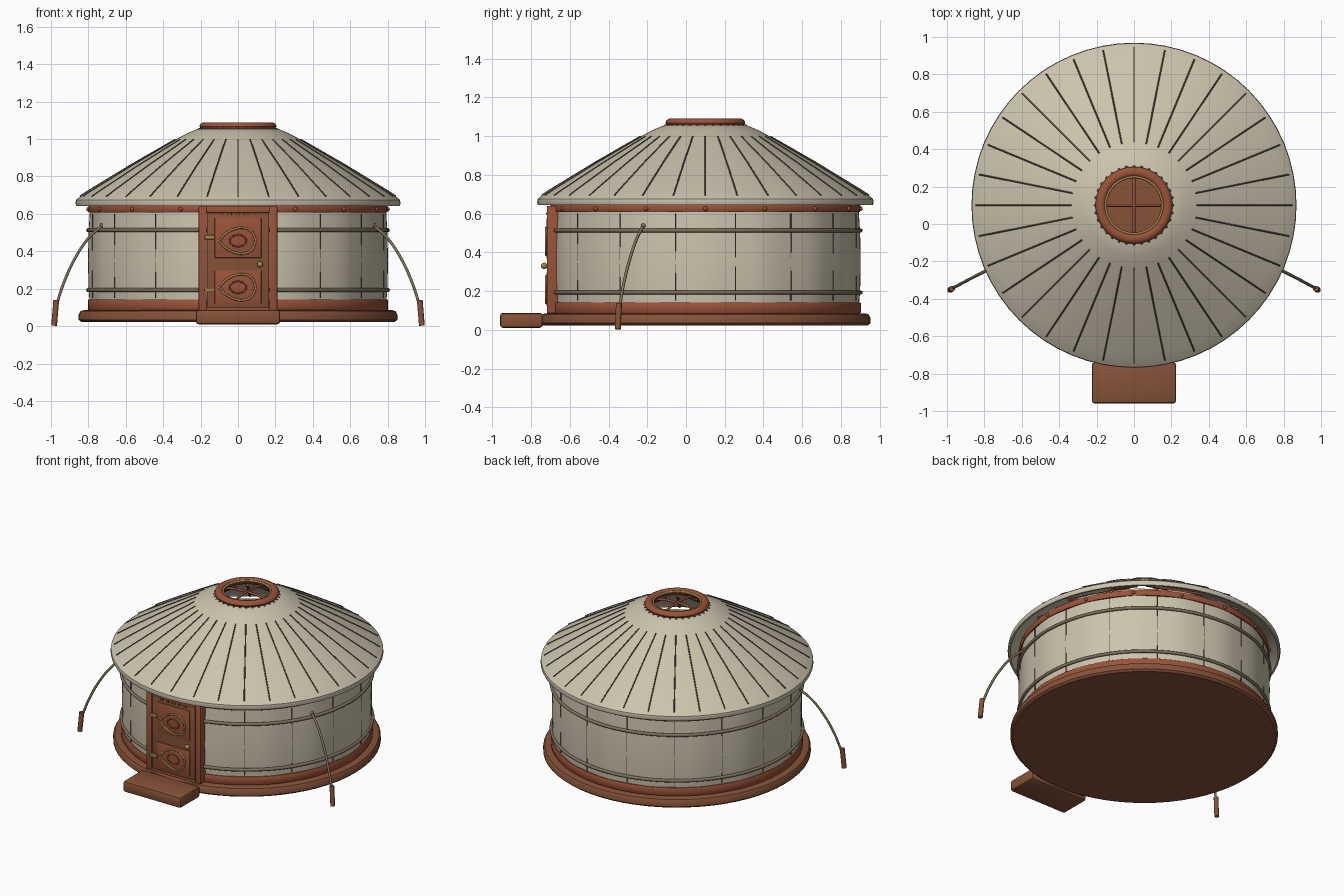
import bpy, bmesh, math
from math import sin, cos, pi
from mathutils import Vector

if "Cube" in bpy.data.objects:
    bpy.data.objects.remove(bpy.data.objects["Cube"])

CY = 0.1  # centre of the round tent in y


def mat(name, c):
    m = bpy.data.materials.new(name)
    m.diffuse_color = (*c, 1)
    m.use_nodes = True
    m.node_tree.nodes["Principled BSDF"].inputs["Base Color"].default_value = m.diffuse_color
    return m


CANVAS = mat("canvas", (0.60, 0.55, 0.42))
RED = mat("red_wood", (0.32, 0.085, 0.04))
BROWN = mat("brown_wood", (0.24, 0.085, 0.04))
BRASS = mat("brass", (0.36, 0.24, 0.08))
ROPE = mat("rope", (0.20, 0.16, 0.10))
SEAM = mat("seam", (0.10, 0.085, 0.06))


def finish(name, bm, m, angle=40):
    bmesh.ops.recalc_face_normals(bm, faces=bm.faces)
    me = bpy.data.meshes.new(name)
    bm.to_mesh(me)
    bm.free()
    ob = bpy.data.objects.new(name, me)
    bpy.context.collection.objects.link(ob)
    me.materials.append(m)
    bpy.ops.object.select_all(action='DESELECT')
    ob.select_set(True)
    bpy.context.view_layer.objects.active = ob
    bpy.ops.object.shade_smooth_by_angle(angle=math.radians(angle))
    return ob


def lathe(name, prof, m, n=64, fold=0.0, closed=True):
    """Spin an (r, z) profile about the tent axis; fold adds soft cloth ripples."""
    bm = bmesh.new()
    rings = []
    for r, z in prof:
        ring = []
        for i in range(n):
            a = 2 * pi * i / n
            q = r + fold * cos(16 * a)
            ring.append(bm.verts.new((q * cos(a), CY + q * sin(a), z)))
        rings.append(ring)
    k = len(prof)
    for j in range(k if closed else k - 1):
        p, q = rings[j], rings[(j + 1) % k]
        for i in range(n):
            bm.faces.new((p[i], p[(i + 1) % n], q[(i + 1) % n], q[i]))
    if not closed:
        bm.faces.new(rings[0])
        bm.faces.new(rings[-1])
    return finish(name, bm, m)


def ring(name, R, r, z, m, n=64, squash=1.0):
    return lathe(name, [(R + r * cos(t * pi / 5), z + squash * r * sin(t * pi / 5)) for t in range(10)], m, n)


def box(name, x, y, z, m, bevel=0.005):
    """Box from (min, max) pairs with rounded edges."""
    bm = bmesh.new()
    bmesh.ops.create_cube(bm, size=1)
    for v in bm.verts:
        v.co = [(a + b) / 2 + c * (b - a) for (a, b), c in zip((x, y, z), v.co)]
    bmesh.ops.bevel(bm, geom=bm.edges[:], offset=bevel, segments=2, profile=0.5, affect='EDGES')
    return finish(name, bm, m)


def tube(name, paths, r, m, cyclic=False, smooth=False):
    cu = bpy.data.curves.new(name, 'CURVE')
    cu.dimensions = '3D'
    cu.bevel_depth, cu.bevel_resolution, cu.use_fill_caps = r, 2, True
    for pts in paths:
        if smooth:
            s = cu.splines.new('BEZIER')
            s.bezier_points.add(len(pts) - 1)
            for b, p in zip(s.bezier_points, pts):
                b.co = p
                b.handle_left_type = b.handle_right_type = 'AUTO'
        else:
            s = cu.splines.new('POLY')
            s.points.add(len(pts) - 1)
            for b, p in zip(s.points, pts):
                b.co = (*p, 1)
        s.use_cyclic_u = cyclic
    cu.materials.append(m)
    ob = bpy.data.objects.new(name, cu)
    bpy.context.collection.objects.link(ob)
    return ob


def beads(name, pts, r, m):
    bm = bmesh.new()
    for p in pts:
        v = bmesh.ops.create_uvsphere(bm, u_segments=10, v_segments=6, radius=r)["verts"]
        bmesh.ops.translate(bm, vec=p, verts=v)
    return finish(name, bm, m, 60)


def polar(r, a, z):
    return Vector((r * cos(a), CY + r * sin(a), z))


# floor platform and front step
lathe("platform", [(0.838, 0.022), (0.852, 0.034), (0.852, 0.062), (0.842, 0.080), (0.825, 0.085)], BROWN, closed=False)
box("front_step", (-0.225, 0.225), (-0.96, -0.74), (0.01, 0.087), BROWN, 0.015)

# felt wall (hollow) with wooden bands and ropes
lathe("wall", [(0.786, 0.08), (0.796, 0.20), (0.799, 0.35), (0.796, 0.50), (0.786, 0.66),
               (0.770, 0.66), (0.775, 0.35), (0.770, 0.08)], CANVAS, 128, 0.003)
for nm, z0, z1, r in (("base_band", 0.085, 0.142, 0.803), ("top_band", 0.607, 0.648, 0.800)):
    lathe(nm, [(r - 0.02, z0), (r - 0.004, z0), (r, z0 + 0.006), (r, z1 - 0.006), (r - 0.004, z1), (r - 0.02, z1)], RED)
for nm, z in (("lower_rope", 0.193), ("upper_rope", 0.513)):
    ring(nm, 0.801, 0.011, z, ROPE)
beads("band_pegs", [polar(0.800, i * pi / 8, 0.625) for i in range(16) if i != 12], 0.012, RED)
tube("wall_seams", [[polar(0.793, (i + 0.5) * pi / 8, z) for z in (0.15, 0.35, 0.60)] for i in range(16)
                    if i not in (11, 12)], 0.003, SEAM)

# felt roof shell with radial seams
lathe("roof", [(0.864, 0.643), (0.869, 0.655), (0.866, 0.675), (0.845, 0.692), (0.80, 0.722), (0.57, 0.862),
               (0.33, 1.000), (0.27, 1.032), (0.22, 1.053), (0.165, 1.062), (0.165, 1.045), (0.26, 1.015),
               (0.56, 0.842), (0.79, 0.700), (0.845, 0.660), (0.852, 0.643)], CANVAS)
tube("roof_seams", [[polar(r, i * pi / 16, z) for r, z in
                     ((0.335, 0.998), (0.57, 0.863), (0.80, 0.723), (0.845, 0.694))] for i in range(32)], 0.004, SEAM)

# crown ring, its brass liner, stitches and cross bars
ring("crown_ring", 0.178, 0.028, 1.068, RED, 48, 0.82)
ring("crown_liner", 0.152, 0.007, 1.078, BRASS, 48)
beads("crown_stitches", [polar(0.207, i * pi / 16, 1.052) for i in range(32)], 0.008, SEAM)
tube("crown_bars", [[polar(s * 0.16, a, 1.055 + 0.018 * (1 - s * s)) for s in (-1, -0.5, 0, 0.5, 1)]
                    for a in (0, pi / 2)], 0.008, RED)
tube("rafters", [[polar(0.17, (i + 0.5) * pi / 8, 1.04), polar(0.77, (i + 0.5) * pi / 8, 0.685)]
                 for i in range(16)], 0.009, BROWN)

# door: frame, leaf, raised panels, ornaments and hardware
for s, nm in ((-1, "left"), (1, "right")):
    box(nm + "_door_post", sorted((s * 0.168, s * 0.210)), (-0.718, -0.655), (0.085, 0.64), RED)
box("door_lintel", (-0.17, 0.17), (-0.718, -0.67), (0.605, 0.64), RED)
box("door_sill", (-0.17, 0.17), (-0.718, -0.67), (0.082, 0.10), RED)
box("door_leaf", (-0.166, 0.166), (-0.713, -0.67), (0.098, 0.608), BROWN)
for nm, z0, z1 in (("upper", 0.365, 0.578), ("lower", 0.118, 0.298)):
    box(nm + "_door_panel", (-0.125, 0.125), (-0.719, -0.70), (z0, z1), RED, 0.004)
    zc, h = (z0 + z1) / 2 - 0.015 * (nm == "upper"), 0.068
    leaf = [(0.092 * cos(t), -0.722, zc + h * sin(t) * (1 + 0.5 * cos(t)) ** 0.5)
            for t in (2 * pi * i / 32 for i in range(32))]
    leaf[16] = (-0.105, -0.722, zc)
    tube(nm + "_door_ornament", [leaf], 0.006, BRASS, cyclic=True)
    tube(nm + "_ornament_core", [[(0.045 * cos(i * pi / 8), -0.721, zc + 0.032 * sin(i * pi / 8))
                                  for i in range(16)]], 0.004, RED, cyclic=True)
for nm, z in (("upper_hinge", 0.475), ("lower_hinge", 0.193)):
    box(nm, (-0.178, -0.125), (-0.726, -0.71), (z - 0.011, z + 0.011), BRASS, 0.003)
beads("door_knob", [(0.118, -0.732, 0.33)], 0.017, BRASS)
for i in range(5):
    x = -0.09 + i * 0.045
    box("lintel_peg", (x - 0.012, x + 0.012), (-0.722, -0.70), (0.594, 0.606), BROWN, 0.002)

# guy ropes and ground stakes on both sides
for s, nm in ((-1, "left"), (1, "right")):
    tube(nm + "_guy_rope", [[(s * 0.722, -0.218, 0.54), (s * 0.795, -0.252, 0.475), (s * 0.87, -0.29, 0.365),
                             (s * 0.93, -0.322, 0.235), (s * 0.97, -0.343, 0.115)]], 0.008, ROPE, smooth=True)
    beads(nm + "_rope_knot", [(s * 0.728, -0.22, 0.537)], 0.013, ROPE)
    tube(nm + "_stake", [[(s * 0.983, -0.352, 0.003), (s * 0.972, -0.346, 0.138)]], 0.016, BROWN)
